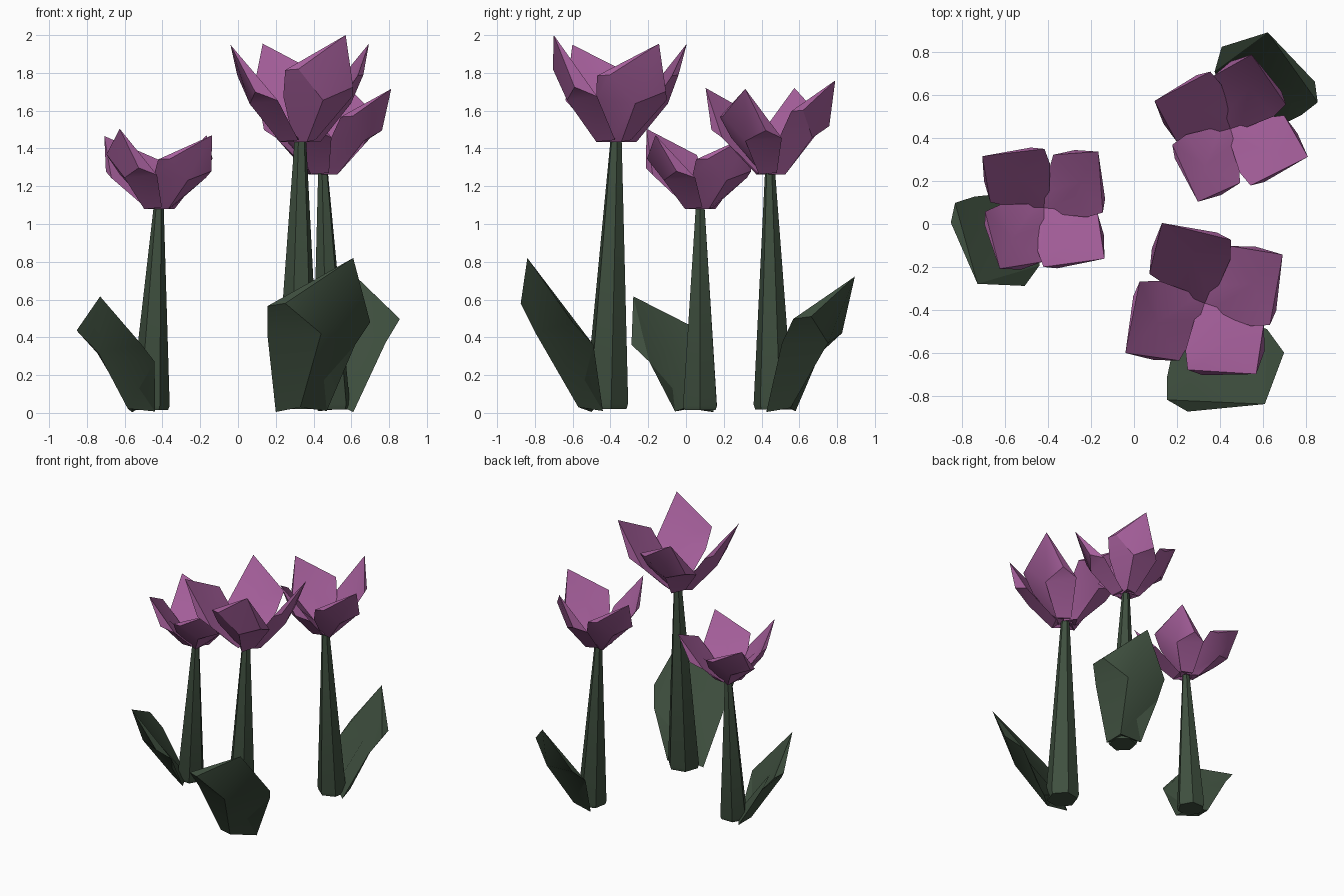
import bpy, bmesh, math
from mathutils import Vector, Matrix

if "Cube" in bpy.data.objects:
    bpy.data.objects.remove(bpy.data.objects["Cube"])


def material(name, rgb):
    m = bpy.data.materials.new(name)
    m.diffuse_color = (*rgb, 1)
    m.use_nodes = True
    m.node_tree.nodes["Principled BSDF"].inputs["Base Color"].default_value = m.diffuse_color
    return m


GREEN = material("leaf_green", (0.05, 0.08, 0.05))
PINK = material("petal_pink", (0.38, 0.115, 0.33))

# Solid cupped blade: base x3, clockwise edge x3, outer bulge, tip, other edge x2, inner hollow, inner base
LEAF = [(-.13, -.13, .005), (0, -.2, .03), (.14, -.07, .01), (-.175, -.34, .42), (-.175, -.45, .565),
        (-.08, -.505, .58), (.11, -.425, .42), (.28, -.47, .82), (.37, -.23, .48), (.29, -.12, .36),
        (.1, -.33, .45), (.0, -.08, .06)]
PETAL = [(-.035, -.03, .0), (.035, -.105, .0), (.08, -.005, .01), (-.09, -.22, .24), (-.08, -.31, .38),
         (-.01, -.335, .385), (.12, -.26, .22), (.24, -.33, .565), (.28, -.22, .29), (.275, -.1, .24),
         (.105, -.215, .28), (0, 0, .04)]
FACES = [(0, 1, 6, 3), (3, 6, 5, 4), (5, 6, 7), (6, 8, 7), (6, 9, 8), (1, 2, 9, 6),
         (4, 5, 7), (8, 9, 7),
         (10, 11, 0, 3), (10, 3, 4), (10, 4, 7), (10, 7, 9), (10, 9, 2, 11), (11, 2, 1), (11, 1, 0)]


def finish(name, bm, mat, world):
    bm.transform(world)
    bmesh.ops.recalc_face_normals(bm, faces=bm.faces)
    me = bpy.data.meshes.new(name)
    bm.to_mesh(me)
    bm.free()
    ob = bpy.data.objects.new(name, me)
    bpy.context.collection.objects.link(ob)
    me.materials.append(mat)
    bpy.ops.object.select_all(action='DESELECT')
    ob.select_set(True)
    bpy.context.view_layer.objects.active = ob
    bpy.ops.object.shade_smooth_by_angle(angle=math.radians(30))


def blade(name, pts, mat, world):
    bm = bmesh.new()
    vs = [bm.verts.new(p) for p in pts]
    for f in FACES:
        bm.faces.new([vs[i] for i in f])
    finish(name, bm, mat, world)


def stem(name, world):
    # Tapered six-sided stalk leaning slightly, with a bevelled foot
    bm = bmesh.new()
    rings = []
    for cx, cy, z, r in [(-.015, -.05, .02, .11), (-.015, -.05, .05, .12), (0, 0, 1.45, .031)]:
        rings.append([bm.verts.new((cx + r * math.cos(i * math.pi / 3 + .2),
                                    cy + r * math.sin(i * math.pi / 3 + .2), z)) for i in range(6)])
    for a, b in zip(rings, rings[1:]):
        for i in range(6):
            j = (i + 1) % 6
            bm.faces.new((a[i], a[j], b[j], b[i]))
    bm.faces.new(rings[0][::-1])
    bm.faces.new(rings[-1])
    finish(name, bm, GREEN, world)


def flower(tag, x, y, turn, sxy, sz):
    world = (Matrix.Translation((x, y, 0)) @ Matrix.Rotation(math.radians(turn), 4, 'Z')
             @ Matrix.Diagonal((sxy, sxy, sz, 1)))
    stem(f"stem_{tag}", world)
    blade(f"leaf_{tag}", LEAF, GREEN, world)
    # Four petals around the stem top: the first stands tallest, the others lean out more
    for k, (ang, lean, tall) in enumerate([(0, 1, 1), (86, 1.05, .92), (172, 1.04, .92), (266, 1.07, .91)]):
        pts = [Vector(p) for p in PETAL]
        pts[7].x *= lean
        pts[7].y *= lean
        m = (Matrix.Translation((0, 0, 1.435)) @ Matrix.Rotation(math.radians(ang), 4, 'Z')
             @ Matrix.Diagonal((1, 1, tall, 1)))
        blade(f"petal_{tag}_{k + 1}", pts, PINK, world @ m)


flower("front", .33, -.37, 0, 1, 1)
flower("left", -.42, .075, -72, .86, .752)
flower("back", .45, .445, 128, .88, .88)
